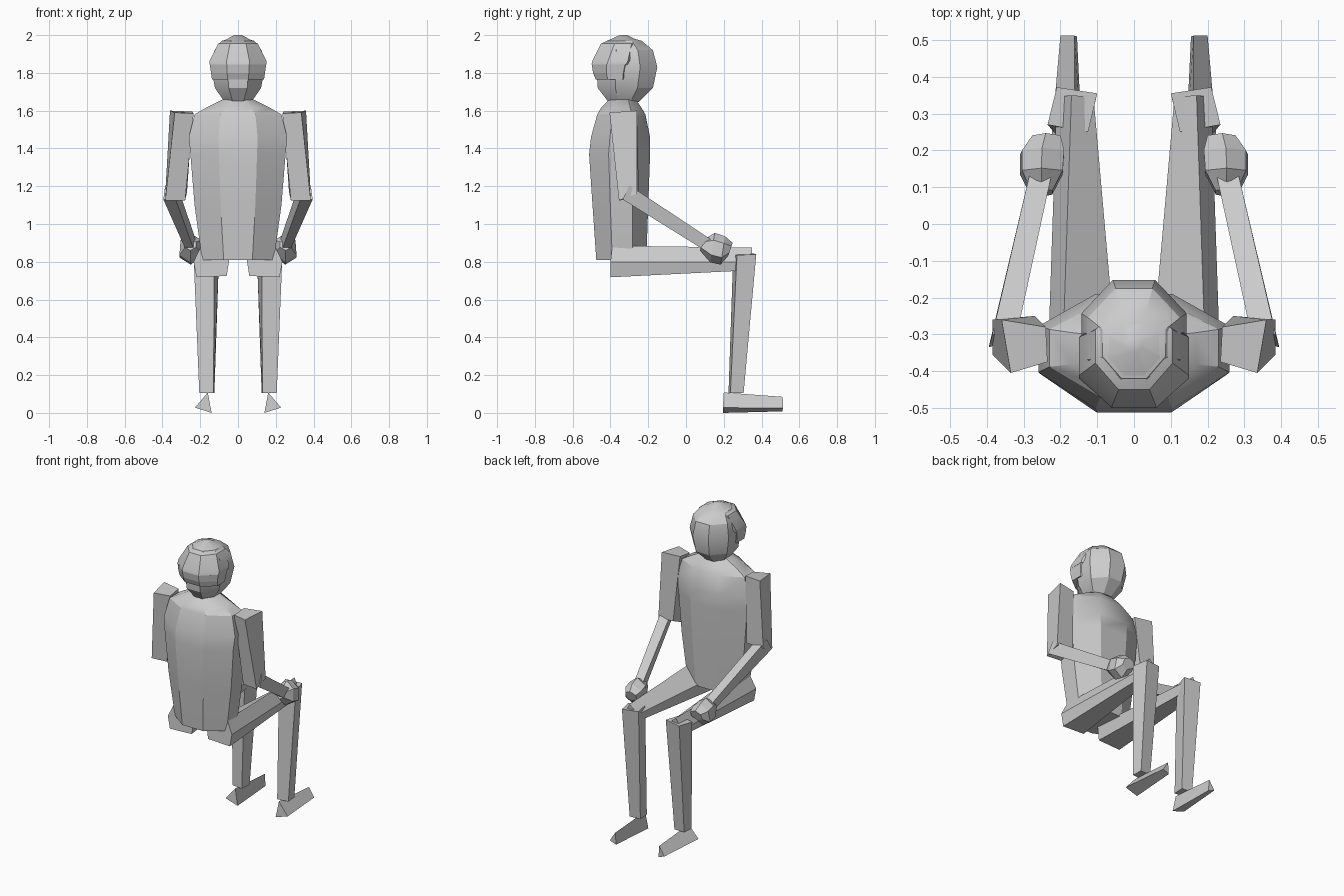
import bpy, bmesh


def loft(name, rings, smooth=0.0):
    """Skin a list of equal-length point rings and cap both ends."""
    bm = bmesh.new()
    loops = [[bm.verts.new(p) for p in ring] for ring in rings]
    n = len(loops[0])
    for a, b in zip(loops, loops[1:]):
        for i in range(n):
            j = (i + 1) % n
            bm.faces.new((a[i], a[j], b[j], b[i]))
    bm.faces.new(loops[0][::-1])
    bm.faces.new(loops[-1])
    bmesh.ops.recalc_face_normals(bm, faces=bm.faces)
    mesh = bpy.data.meshes.new(name)
    bm.to_mesh(mesh)
    bm.free()
    obj = bpy.data.objects.new(name, mesh)
    bpy.context.collection.objects.link(obj)
    if smooth:
        bpy.context.view_layer.objects.active = obj
        obj.select_set(True)
        bpy.ops.object.shade_smooth_by_angle(angle=smooth)
        obj.select_set(False)
    return obj


def pair(name, rings):
    """Build the right-hand part and its mirror image."""
    for side, s in (("right", 1), ("left", -1)):
        loft(f"{side}_{name}", [[(s * x, y, z) for x, y, z in r] for r in rings])


def octagon(z, w, back, front, flat=0.4):
    """Eight-sided horizontal section, flat at the sides, back and front."""
    d = front - back
    lo, hi = back + 0.32 * d, front - 0.28 * d
    f = w * flat
    return [(-f, back, z), (f, back, z), (w, lo, z), (w, hi, z),
            (f, front, z), (-f, front, z), (-w, hi, z), (-w, lo, z)]


# torso
loft("torso", [octagon(*s) for s in (
    (0.81, 0.19, -0.475, -0.21),
    (1.10, 0.23, -0.495, -0.20),
    (1.37, 0.252, -0.513, -0.19),
    (1.46, 0.26, -0.503, -0.19),
    (1.58, 0.23, -0.47, -0.215),
    (1.615, 0.17, -0.45, -0.235),
    (1.665, 0.07, -0.40, -0.27))], 0.5)

# head, with the cap shell overhanging its rear half
loft("head", [octagon(*s) for s in (
    (1.645, 0.07, -0.41, -0.25),
    (1.72, 0.122, -0.467, -0.175),
    (1.83, 0.143, -0.475, -0.152),
    (1.92, 0.125, -0.46, -0.175),
    (1.97, 0.085, -0.42, -0.235),
    (1.985, 0.03, -0.36, -0.29))], 0.5)
loft("cap", [octagon(*s) for s in (
    (1.845, 0.15, -0.50, -0.245),
    (1.865, 0.15, -0.495, -0.235),
    (1.955, 0.105, -0.45, -0.225),
    (2.00, 0.02, -0.35, -0.31))], 0.5)
loft("head_band", [octagon(*s) for s in (
    (1.765, 0.138, -0.478, -0.28),
    (1.80, 0.143, -0.492, -0.27),
    (1.845, 0.149, -0.499, -0.255))])

# upper arms
pair("upper_arm", [
    [(0.235, -0.375, 1.585), (0.335, -0.405, 1.59), (0.36, -0.26, 1.60), (0.24, -0.28, 1.595)],
    [(0.28, -0.345, 1.125), (0.385, -0.355, 1.125), (0.385, -0.26, 1.16), (0.27, -0.25, 1.17)]])

# forearms
pair("forearm", [
    [(0.33, -0.315, 1.13), (0.395, -0.335, 1.13), (0.385, -0.30, 1.205), (0.315, -0.285, 1.185)],
    [(0.23, 0.11, 0.855), (0.275, 0.10, 0.86), (0.285, 0.13, 0.92), (0.225, 0.13, 0.92)]])


# hands
def hand_ring(y, cx, cz, w, h):
    return [(cx + a * w, y + b * 0.012, cz + b * h) for a, b in
            ((-1, -0.4), (0, -1), (1, -0.5), (0.9, 0.5), (0, 1), (-1, 0.5))]


pair("hand", [hand_ring(*s) for s in (
    (0.085, 0.252, 0.89, 0.03, 0.03),
    (0.14, 0.252, 0.875, 0.058, 0.078),
    (0.195, 0.25, 0.86, 0.06, 0.075),
    (0.235, 0.24, 0.865, 0.04, 0.035))])

# thighs
pair("thigh", [
    [(0.06, -0.40, 0.725), (0.22, -0.40, 0.718), (0.235, -0.40, 0.80), (0.195, -0.39, 0.885), (0.045, -0.395, 0.82)],
    [(0.125, 0.34, 0.765), (0.20, 0.34, 0.755), (0.21, 0.345, 0.80), (0.17, 0.35, 0.875), (0.11, 0.345, 0.82)]])

# shins
pair("shin", [
    [(0.235, 0.27, 0.835), (0.21, 0.372, 0.84), (0.10, 0.355, 0.845), (0.125, 0.25, 0.84)],
    [(0.205, 0.235, 0.105), (0.20, 0.305, 0.105), (0.125, 0.30, 0.105), (0.13, 0.225, 0.105)]])

# wedge feet
pair("foot", [
    [(0.16, 0.20, 0.108), (0.228, 0.195, 0.028), (0.14, 0.195, 0.0)],
    [(0.162, 0.512, 0.085), (0.20, 0.513, 0.025), (0.155, 0.51, 0.008)]])
